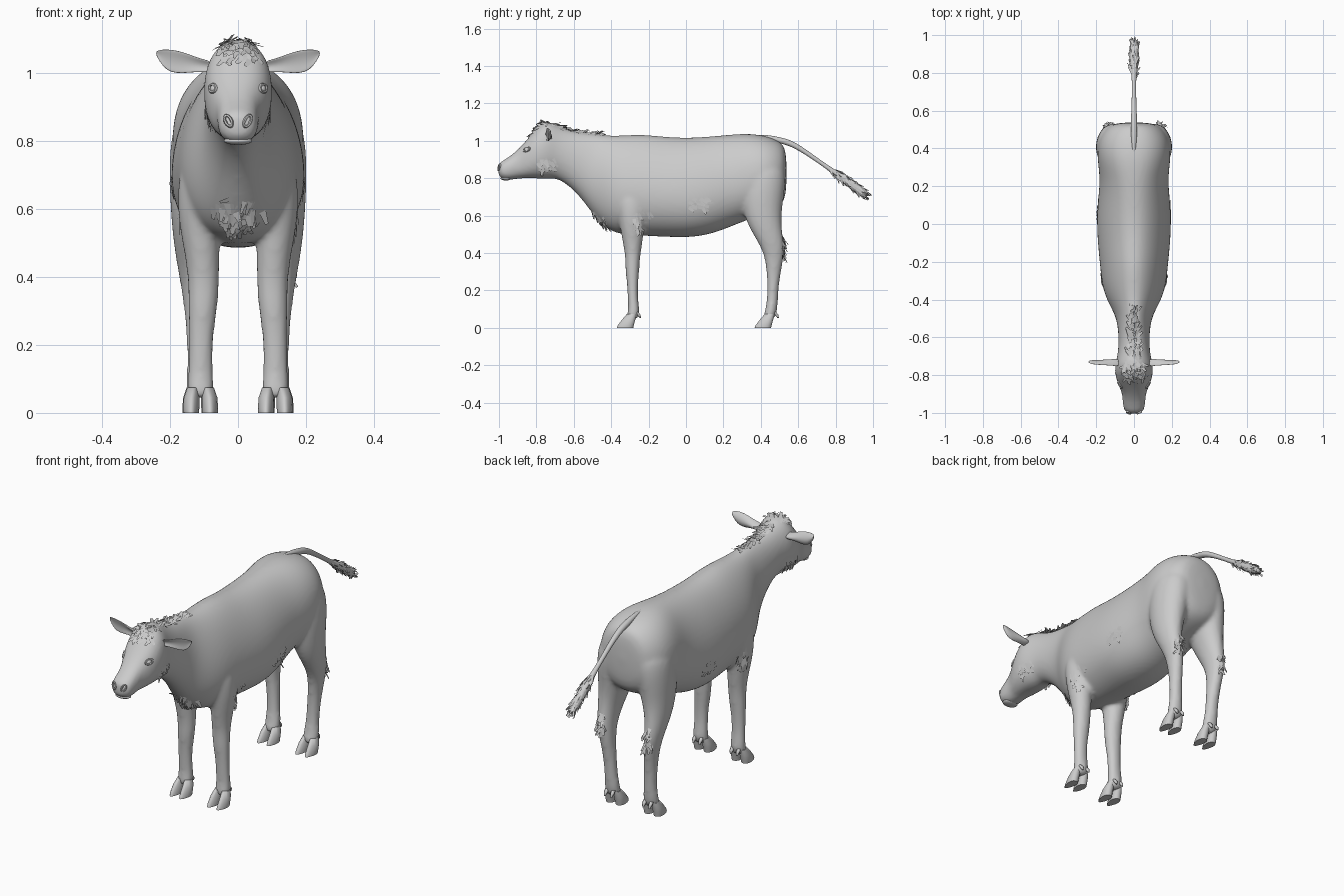
import bpy, bmesh, math, random
from mathutils import Vector, Matrix
from mathutils.bvhtree import BVHTree

random.seed(4)
cube = bpy.data.objects.get("Cube")
if cube:
    bpy.data.objects.remove(cube, do_unlink=True)

hide = bpy.data.materials.new("pale grey hide")
hide.use_nodes = True
hide.diffuse_color = (0.6, 0.6, 0.6, 1)
hide.node_tree.nodes["Principled BSDF"].inputs["Base Color"].default_value = (0.6, 0.6, 0.6, 1)


def loft(bm, rings, sides=20, cup=0.0):
    """Skin closed rings of (centre, u, v, taper, squareness) with capped ends."""
    loops = []
    for c, u, v, k, q in rings:
        c, u, v = Vector(c), Vector(u), Vector(v)
        loop = []
        for i in range(sides):
            a = 2 * math.pi * (i + 0.5) / sides
            cs, sn = math.cos(a), math.sin(a)
            x = math.copysign(abs(cs) ** q, cs) * (1 - k * sn) + cup * sn * sn
            y = math.copysign(abs(sn) ** q, sn)
            loop.append(bm.verts.new(c + u * x + v * y))
        loops.append(loop)
    faces = [bm.faces.new(loops[0]), bm.faces.new(loops[-1])]
    for a, b in zip(loops, loops[1:]):
        for i in range(sides):
            j = (i + 1) % sides
            faces.append(bm.faces.new((a[i], a[j], b[j], b[i])))
    bmesh.ops.recalc_face_normals(bm, faces=faces)


def finish(bm, name, subsurf=0, smooth=True):
    me = bpy.data.meshes.new(name)
    bm.to_mesh(me)
    bm.free()
    ob = bpy.data.objects.new(name, me)
    bpy.context.collection.objects.link(ob)
    me.materials.append(hide)
    if smooth:
        bpy.ops.object.select_all(action='DESELECT')
        ob.select_set(True)
        bpy.context.view_layer.objects.active = ob
        bpy.ops.object.shade_smooth_by_angle(angle=math.radians(60))
    if subsurf:
        m = ob.modifiers.new("Subdivision", 'SUBSURF')
        m.levels = m.render_levels = subsurf
    return ob


# Head, neck and trunk: y, bottom, top, half width, taper, squareness
TRUNK = [
    (-1.005, .815, .875, .034, 0, .9), (-.985, .795, .892, .055, 0, .85),
    (-.945, .788, .915, .061, 0, .85), (-.90, .798, .952, .061, 0, .85),
    (-.86, .80, .995, .080, 0, .8), (-.82, .80, 1.045, .095, 0, .85),
    (-.78, .797, 1.09, .102, 0, .9), (-.74, .797, 1.105, .100, 0, .9),
    (-.69, .80, 1.085, .086, 0, 1), (-.62, .755, 1.055, .082, 0, 1),
    (-.55, .68, 1.045, .085, .0, 1), (-.48, .58, 1.038, .100, .1, 1),
    (-.41, .515, 1.03, .140, .15, 1), (-.33, .495, 1.032, .168, .18, 1),
    (-.22, .49, 1.037, .178, .2, 1), (-.10, .484, 1.022, .190, .2, 1),
    (.02, .48, 1.018, .196, .2, .95), (.14, .50, 1.026, .188, .18, .95),
    (.24, .54, 1.036, .180, .1, .95), (.34, .58, 1.042, .195, .05, .9),
    (.43, .61, 1.028, .195, .05, .9), (.50, .64, 1.000, .160, .05, .9),
    (.54, .70, .960, .105, 0, .95)]

# Legs: x, y, z, half width, half depth
FRONT_LEG = [
    (.105, -.29, .76, .060, .085), (.115, -.29, .64, .067, .080),
    (.112, -.288, .54, .060, .066), (.104, -.285, .45, .050, .052),
    (.101, -.285, .38, .046, .040), (.103, -.287, .31, .044, .038),
    (.108, -.286, .24, .037, .030), (.110, -.284, .15, .036, .027),
    (.110, -.277, .09, .040, .032), (.110, -.290, .04, .042, .034)]
HIND_LEG = [
    (.095, .42, .90, .090, .110), (.112, .41, .76, .093, .126),
    (.124, .405, .63, .077, .106), (.138, .425, .53, .056, .086),
    (.138, .462, .44, .043, .066), (.130, .473, .37, .037, .050),
    (.120, .467, .26, .033, .033), (.115, .463, .16, .034, .029),
    (.113, .456, .09, .040, .033), (.112, .440, .04, .042, .034)]

bm = bmesh.new()
loft(bm, [((0, y, (b + t) / 2), (w, 0, 0), (0, 0, (t - b) / 2), k, q)
          for y, b, t, w, k, q in TRUNK], 24)
for s in (1, -1):
    for leg in (FRONT_LEG, HIND_LEG):
        loft(bm, [((s * x, y, z), (rx, 0, 0), (0, ry, 0), 0, 1) for x, y, z, rx, ry in leg])
body = finish(bm, "body", 2)
m = body.modifiers.new("Blend limbs", 'REMESH')
m.mode, m.voxel_size, m.use_smooth_shade = 'VOXEL', 0.01, True
m = body.modifiers.new("Soften", 'SMOOTH')
m.factor, m.iterations = 0.5, 8

# Tail with a brush at the end: y, z, radius
TAIL = [(.36, 1.028, .008), (.44, 1.020, .014), (.50, 1.003, .018), (.55, .992, .017),
        (.61, .960, .014), (.68, .912, .012), (.76, .856, .011), (.81, .820, .017),
        (.87, .778, .024), (.93, .735, .023), (.975, .705, .014)]
bm = bmesh.new()
loft(bm, [((0, y, z), (r, 0, 0), (0, r * .5, r * .85), 0, 1) for y, z, r in TAIL], 12)
tail = finish(bm, "tail", 1)

bpy.context.view_layer.update()
deps = bpy.context.evaluated_depsgraph_get()
skin = BVHTree.FromObject(body, deps)
tail_skin = BVHTree.FromObject(tail, deps)

# Cupped ears: x, z, half height, half thickness
EAR = [(.075, 1.018, .018, .016), (.11, 1.022, .019, .014), (.145, 1.028, .028, .011),
       (.18, 1.032, .035, .009), (.21, 1.038, .032, .008), (.230, 1.050, .018, .006),
       (.241, 1.058, .006, .004)]
for s, side in ((1, "left"), (-1, "right")):
    bm = bmesh.new()
    loft(bm, [((s * x, -.728, z), (0, -t, 0), (0, -h * .15, h), 0, 1) for x, z, h, t in EAR],
         16, cup=1.3)
    finish(bm, side + "_ear", 1)

# Cloven hooves and dewclaws
for name, fx, dy in (("front", .110, 0), ("hind", .112, .737)):
    for s, side in ((1, "left"), (-1, "right")):
        bm = bmesh.new()
        for off in (-.0265, .0265):
            x = s * fx + off
            loft(bm, [((x + off * e, y + dy, z), (w, 0, 0), (0, -l, 0), .3, 1)
                      for y, z, w, l, e in ((-.326, 0, .022, .045, .05), (-.323, .012, .023, .044, .05),
                                            (-.306, .045, .022, .036, 0), (-.290, .075, .017, .026, -.2))], 16)
            loft(bm, [((x - off * .3, -.252 + dy + b, z), (r, 0, 0), (0, r, 0), 0, 1)
                      for b, z, r in ((-.012, .085, .010), (0, .07, .010), (.008, .052, .004))], 8)
        finish(bm, f"{side}_{name}_hoof")


def ball(bm, centre, size, rot=None):
    mat = Matrix.Translation(centre) @ (rot or Matrix()) @ Matrix.Diagonal((*size, 1))
    bmesh.ops.create_uvsphere(bm, u_segments=20, v_segments=12, radius=1, matrix=mat)


def rim(bm, centre, normal, long, short, thick, roll):
    """Oval raised rim lying on the skin."""
    up = Vector((0, 0, 1))
    a = (up - normal * up.dot(normal)).normalized()
    a = Matrix.Rotation(roll, 3, normal) @ a
    b = normal.cross(a)
    n, grid = 20, []
    for i in range(n):
        t = 2 * math.pi * i / n
        out = a * math.cos(t) * long + b * math.sin(t) * short
        d = out.normalized()
        grid.append([bm.verts.new(centre + out + (d * math.cos(p) + normal * math.sin(p)) * thick)
                     for p in (j * math.pi / 3 for j in range(6))])
    for i in range(n):
        for j in range(6):
            q, r, k = grid[i], grid[(i + 1) % n], (j + 1) % 6
            bm.faces.new((q[j], r[j], r[k], q[k]))
    bmesh.ops.recalc_face_normals(bm, faces=bm.faces)


# Eyes with lids, and nostrils
for s, side in ((1, "left"), (-1, "right")):
    p, n, _, _ = skin.find_nearest(Vector((s * .095, -.865, .962)))
    bm = bmesh.new()
    ball(bm, p - n * .008, (.015, .017, .014))
    finish(bm, side + "_eye")
    bm = bmesh.new()
    rim(bm, p, n, .011, .019, .005, s * .25)
    finish(bm, side + "_eyelid")
    p, n, _, _ = skin.find_nearest(Vector((s * .034, -1.02, .862)))
    bm = bmesh.new()
    rim(bm, p, n, .018, .009, .005, -s * .5)
    finish(bm, side + "_nostril")

# Lower lip
bm = bmesh.new()
ball(bm, (0, -.962, .800), (.042, .030, .012))
finish(bm, "lower_lip")


def fur(name, patches, surface, length=.045, width=.012, lift=.25):
    """Loose flat locks lying on the surface; patch = centre, spread, count, flow."""
    bm = bmesh.new()
    for centre, spread, count, flow in patches:
        for _ in range(count):
            p = Vector(centre) + Vector([random.uniform(-e, e) for e in spread])
            p, n, _, _ = surface.find_nearest(p)
            d = Vector(flow) + Vector([random.uniform(-.6, .6) for _ in range(3)])
            d = (d - n * d.dot(n)).normalized()
            side = n.cross(d) * width * random.uniform(.6, 1)
            root = p + n * .001
            tip = root + (d + n * lift * random.random()) * length * random.uniform(.6, 1)
            bm.faces.new([bm.verts.new(v) for v in
                          (root - side, root + side, tip + side * .5, tip - side * .5)])
    finish(bm, name, smooth=False)


fur("neck_mane", [((0, -.58, 1.12), (.05, .13, .01), 130, (0, 1, 0))], skin, lift=.5)
fur("forelock", [((0, -.79, 1.10), (.07, .06, .05), 90, (0, -.6, -.2))], skin, lift=.3)
fur("brisket_fur", [((0, -.46, .58), (.06, .05, .06), 60, (0, .2, -1))], skin, lift=.4)
fur("tail_brush", [((0, y, z), (.03, .03, .03), 28, (0, 1, -.7))
                   for y, z in ((.80, .83), (.85, .79), (.90, .76), (.94, .73))],
    tail_skin, length=.05, width=.008, lift=.2)
for s, side in ((1, "left"), (-1, "right")):
    fur(side + "_cheek_fur", [((s * .12, -.75, .87), (.02, .05, .035), 26, (0, .5, -1))], skin)
    fur(side + "_elbow_fur", [((s * .20, -.24, .57), (.03, .035, .05), 26, (0, .4, -1))], skin)
    fur(side + "_flank_fur", [((s * .23, .06, .66), (.01, .06, .035), 26, (0, 1, -.3))], skin, lift=.15)
    fur(side + "_hock_fur", [((s * .14, .54, .44), (.03, .02, .06), 24, (0, .2, -1))], skin, lift=.5)
